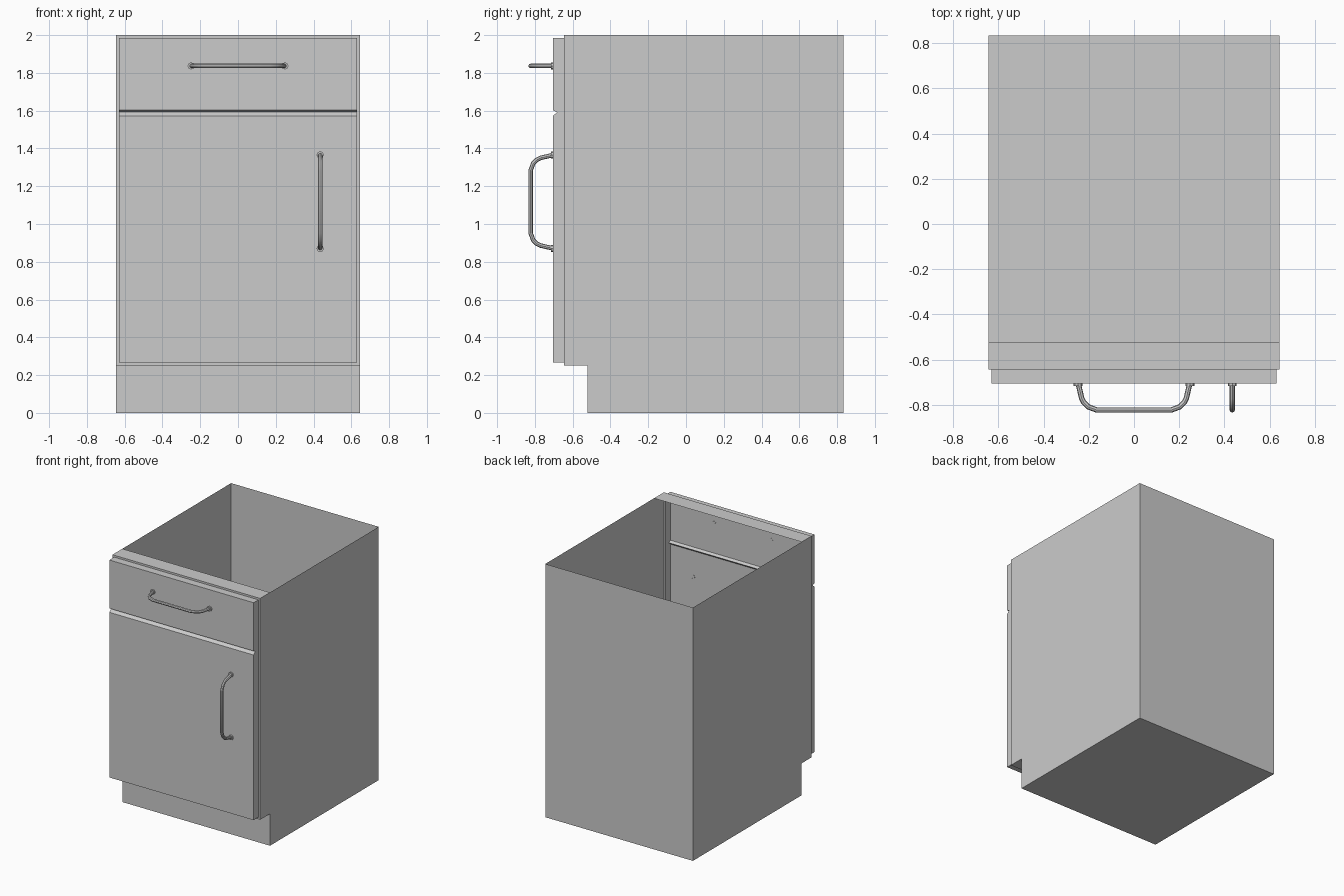
import bpy, bmesh
from mathutils import Vector, Matrix

if "Cube" in bpy.data.objects:
    bpy.data.objects.remove(bpy.data.objects["Cube"])

HALF, FRONT, BACK, TOE = 0.645, -0.645, 0.835, -0.522
PX, PZ0, PZ1, PY = 0.63, 0.268, 1.985, -0.705


def finish(name, bm):
    bmesh.ops.remove_doubles(bm, verts=bm.verts, dist=1e-5)
    bmesh.ops.recalc_face_normals(bm, faces=bm.faces)
    me = bpy.data.meshes.new(name)
    bm.to_mesh(me)
    bm.free()
    ob = bpy.data.objects.new(name, me)
    bpy.context.collection.objects.link(ob)
    return ob


def sweep_x(bm, profile, half, skip=()):
    """Sheet shell: (y, z) profile extruded across x, leaving some sides open."""
    left = [bm.verts.new((-half, y, z)) for y, z in profile]
    right = [bm.verts.new((half, y, z)) for y, z in profile]
    n = len(profile)
    bm.faces.new(left)
    bm.faces.new(right[::-1])
    for i in range(n):
        if i not in skip:
            j = (i + 1) % n
            bm.faces.new((left[i], right[i], right[j], left[j]))


# Carcass: thin walls, open top behind the front strip, toe kick below
bm = bmesh.new()
sweep_x(bm, [(TOE, 0), (BACK, 0), (BACK, 2), (TOE, 2),
             (FRONT, 2), (FRONT, 0.252), (TOE, 0.252)], HALF, skip=(2, 4))
# Narrow lip around the front opening
outer = [(-HALF, 0.252), (HALF, 0.252), (HALF, 2), (-HALF, 2)]
inner = [(-PX, PZ0), (PX, PZ0), (PX, PZ1), (-PX, PZ1)]
for i in range(4):
    j = (i + 1) % 4
    bm.faces.new([bm.verts.new((x, FRONT, z))
                  for x, z in (outer[i], outer[j], inner[j], inner[i])])
finish("carcass", bm)

# Drawer and door front: open-backed shell with a V groove between them
bm = bmesh.new()
sweep_x(bm, [(FRONT, PZ1), (PY, PZ1), (PY, 1.603), (-0.682, 1.592),
             (PY, 1.572), (PY, PZ0), (FRONT, PZ0)], PX, skip=(6,))
finish("drawer_and_door_front", bm)


def handle(name, centre, vertical):
    c = Vector(centre)
    turn = Matrix.Rotation(-1.5707963, 3, 'Y') if vertical else Matrix.Identity(3)
    # Bent bar path, half of it mirrored
    side = [(0.247, PY), (0.232, -0.77), (0.222, -0.79), (0.203, -0.809), (0.165, -0.823)]
    path = side + [(-u, y) for u, y in reversed(side)]
    cu = bpy.data.curves.new(name, 'CURVE')
    cu.dimensions = '3D'
    cu.bevel_depth = 0.012
    cu.bevel_resolution = 2
    sp = cu.splines.new('POLY')
    sp.points.add(len(path) - 1)
    for p, (u, y) in zip(sp.points, path):
        p.co = (*(c + turn @ Vector((u, y, 0))), 1)
    ob = bpy.data.objects.new(name, cu)
    bpy.context.collection.objects.link(ob)
    bpy.ops.object.select_all(action='DESELECT')
    ob.select_set(True)
    bpy.context.view_layer.objects.active = ob
    bpy.ops.object.convert(target='MESH')
    bpy.ops.object.shade_smooth_by_angle()
    # Round foot at each end
    for s in (-1, 1):
        bpy.ops.mesh.primitive_cylinder_add(
            vertices=8, radius=0.019, depth=0.012, rotation=(1.5707963, 0, 0),
            location=c + turn @ Vector((s * 0.248, PY - 0.005, 0)))
        bpy.context.object.name = name + "_foot"
        bpy.ops.object.shade_smooth_by_angle()


handle("drawer_handle", (0, 0, 1.837), False)
handle("door_handle", (0.435, 0, 1.118), True)
